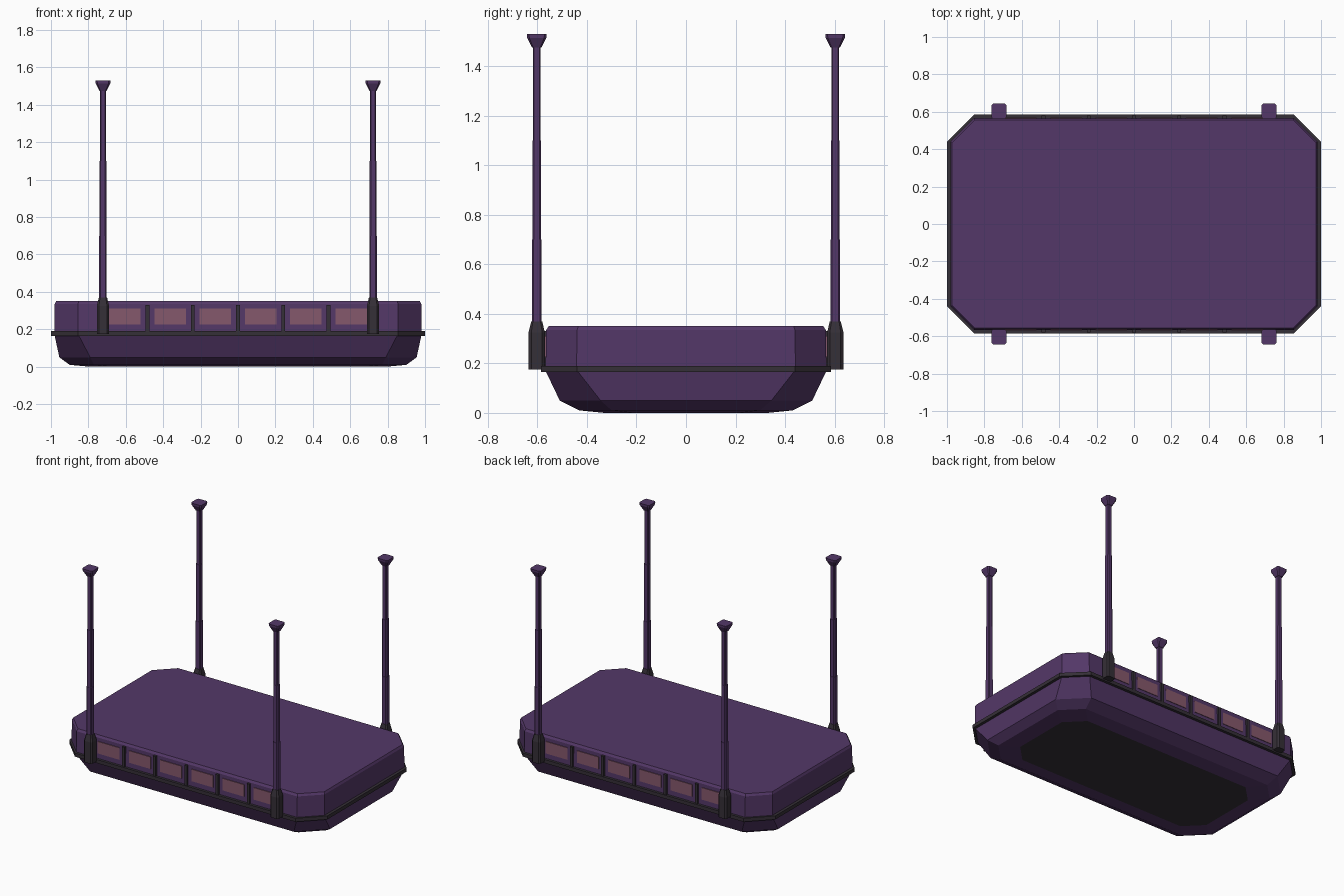
import bpy
import bmesh

cube = bpy.data.objects.get("Cube")
if cube:
    bpy.data.objects.remove(cube, do_unlink=True)


def material(name, rgb):
    mat = bpy.data.materials.new(name)
    mat.use_nodes = True
    color = (*rgb, 1.0)
    mat.diffuse_color = color
    mat.node_tree.nodes["Principled BSDF"].inputs["Base Color"].default_value = color
    return mat


purple = material("hull purple", (0.088, 0.039, 0.138))
charcoal = material("charcoal trim", (0.036, 0.029, 0.038))
pink = material("dusky pink glass", (0.235, 0.098, 0.150))


def loft(name, rings, mats, center=(0, 0), floor_slot=0):
    """Stack chamfered rectangles given as (z, half x, half y, corner cut)."""
    bm = bmesh.new()
    loops = []
    for z, hx, hy, cut in rings:
        outline = [(hx, -hy + cut), (hx, hy - cut), (hx - cut, hy), (-hx + cut, hy),
                   (-hx, hy - cut), (-hx, -hy + cut), (-hx + cut, -hy), (hx - cut, -hy)]
        loops.append([bm.verts.new((x + center[0], y + center[1], z)) for x, y in outline])
    for low, high in zip(loops, loops[1:]):
        for i in range(8):
            j = (i + 1) % 8
            bm.faces.new((low[i], low[j], high[j], high[i]))
    bm.faces.new(loops[0][::-1]).material_index = floor_slot
    bm.faces.new(loops[-1])
    return finish(name, bm, mats)


def box(name, center, size, mat):
    bm = bmesh.new()
    bmesh.ops.create_cube(bm, size=1)
    bmesh.ops.scale(bm, vec=size, verts=bm.verts)
    bmesh.ops.translate(bm, vec=center, verts=bm.verts)
    return finish(name, bm, [mat])


def finish(name, bm, mats):
    bmesh.ops.recalc_face_normals(bm, faces=bm.faces)
    mesh = bpy.data.meshes.new(name)
    bm.to_mesh(mesh)
    bm.free()
    for mat in mats:
        mesh.materials.append(mat)
    obj = bpy.data.objects.new(name, mesh)
    bpy.context.collection.objects.link(obj)
    return obj


# Hull: tapered lower tub with dark floor, trim belt, upper cabin
loft("lower_hull", [(0.0, 0.79, 0.33, 0.12), (0.01, 0.90, 0.43, 0.13),
                    (0.05, 0.955, 0.51, 0.165), (0.165, 0.98, 0.565, 0.13)],
     [purple, charcoal], floor_slot=1)
loft("trim_belt", [(0.165, 1.0, 0.585, 0.145), (0.19, 1.0, 0.585, 0.145)], [charcoal])
loft("upper_cabin", [(0.19, 0.98, 0.567, 0.125), (0.335, 0.98, 0.565, 0.125),
                     (0.35, 0.972, 0.555, 0.12)], [purple])

# Windows and dividers along both long sides
PITCH = 0.242
for side, label in ((-1, "front"), (1, "back")):
    for i in range(6):
        x = (i - 2.5) * PITCH
        box(f"{label}_window_{i + 1}", (x, side * 0.566, 0.268), (0.168, 0.008, 0.084), pink)
    for i in range(5):
        x = (i - 2) * PITCH
        box(f"{label}_divider_{i + 1}", (x, side * 0.568, 0.26), (0.02, 0.024, 0.14), charcoal)

# Four stepped masts with dark sockets and flared caps
for side, label in ((-1, "front"), (1, "back")):
    for hand, hand_label in ((-1, "right"), (1, "left")):
        spot = (hand * 0.722, side * 0.603)
        tag = f"{label}_{hand_label}"
        loft(f"{tag}_socket", [(0.175, 0.033, 0.033, 0.011), (0.325, 0.033, 0.033, 0.011),
                               (0.37, 0.022, 0.022, 0.007)], [charcoal], spot)
        loft(f"{tag}_mast", [(0.36, 0.020, 0.020, 0.006), (0.70, 0.020, 0.020, 0.006),
                             (0.70, 0.018, 0.018, 0.006), (1.10, 0.018, 0.018, 0.006),
                             (1.10, 0.016, 0.016, 0.005), (1.48, 0.016, 0.016, 0.005)],
             [purple], spot)
        loft(f"{tag}_cap", [(1.475, 0.019, 0.019, 0.005), (1.515, 0.039, 0.039, 0.009),
                            (1.53, 0.040, 0.040, 0.009)], [purple], spot)
